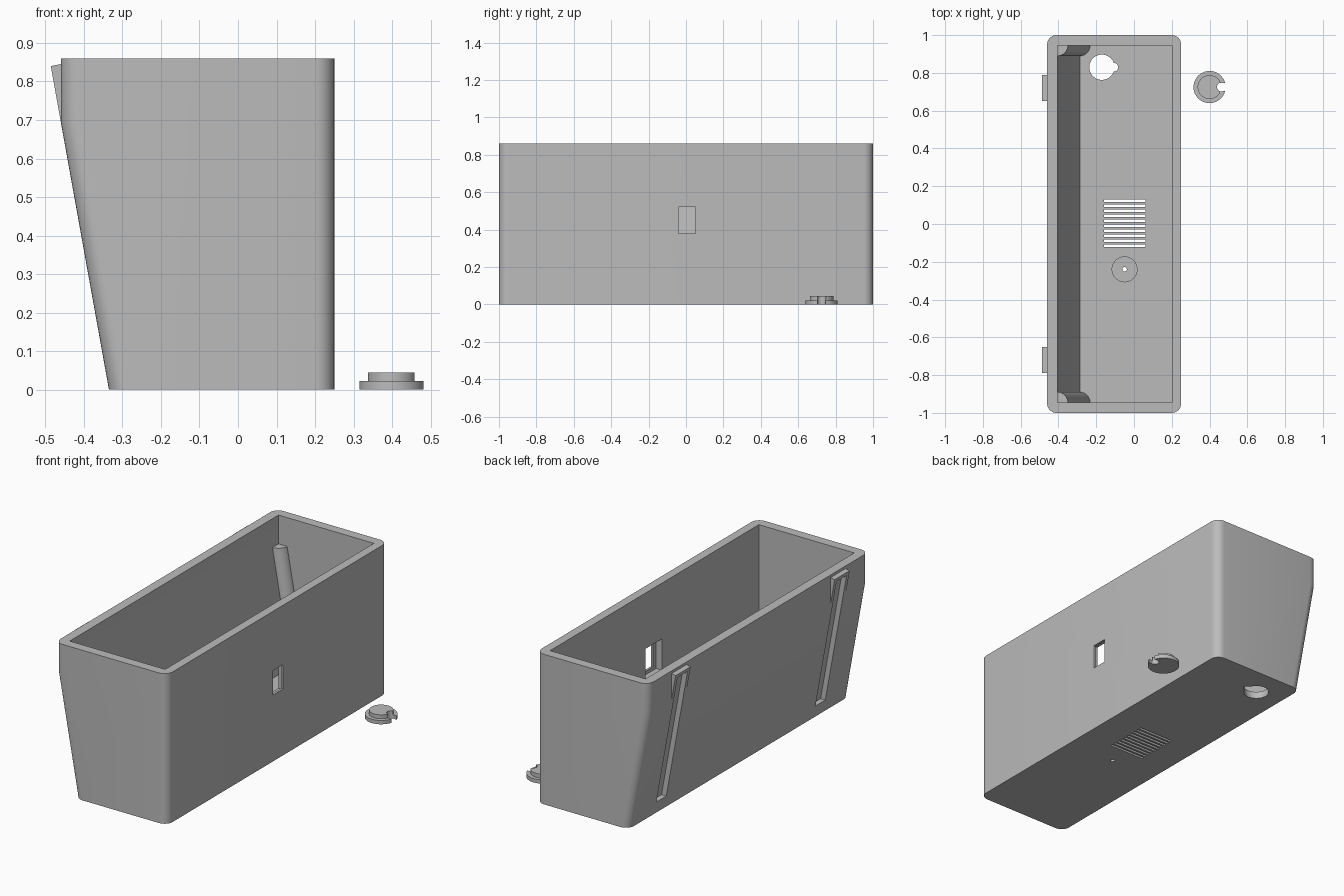
import bpy, bmesh, math
from mathutils import Vector

if "Cube" in bpy.data.objects:
    bpy.data.objects.remove(bpy.data.objects["Cube"], do_unlink=True)

grey = bpy.data.materials.new("plain grey")
grey.use_nodes = True
grey.diffuse_color = (0.5, 0.5, 0.5, 1)
grey.node_tree.nodes["Principled BSDF"].inputs["Base Color"].default_value = (0.5, 0.5, 0.5, 1)

HEIGHT, FLOOR, CREASE = 0.86, 0.04, 0.695
SLOPE = 0.18


def lean(z, inset=0.0):
    """x of the leaning wall at height z, moved inward by inset"""
    return -0.335 - SLOPE * z + inset


def prism(name, points, shift, bevel=0.0):
    """Extrude a 3D polygon along shift; bevel rounds its two end-face outlines."""
    bm = bmesh.new()
    face = bm.faces.new([bm.verts.new(p) for p in points])
    ext = bmesh.ops.extrude_face_region(bm, geom=[face])
    moved = [v for v in ext["geom"] if isinstance(v, bmesh.types.BMVert)]
    bmesh.ops.translate(bm, verts=moved, vec=shift)
    bmesh.ops.recalc_face_normals(bm, faces=bm.faces)
    if bevel:
        edges = [e for e in bm.edges
                 if abs(e.verts[0].co.z - e.verts[1].co.z) > 0.05]
        bmesh.ops.bevel(bm, geom=edges, offset=bevel, segments=8,
                        profile=0.5, affect='EDGES')
    mesh = bpy.data.meshes.new(name)
    bm.to_mesh(mesh)
    bm.free()
    obj = bpy.data.objects.new(name, mesh)
    mesh.materials.append(grey)
    bpy.context.collection.objects.link(obj)
    return obj


def side_prism(name, outline, y0, y1, bevel=0.0):
    return prism(name, [(x, y0, z) for x, z in outline], (0, y1 - y0, 0), bevel)


def box(name, x0, x1, y0, y1, z0, z1):
    return side_prism(name, [(x0, z0), (x1, z0), (x1, z1), (x0, z1)], y0, y1)


def disc(name, x, y, r, z0, z1, n=48):
    ring = [(x + r * math.cos(2 * math.pi * i / n),
             y + r * math.sin(2 * math.pi * i / n), z0) for i in range(n)]
    return prism(name, ring, (0, 0, z1 - z0))


def combine(target, other, mode='DIFFERENCE'):
    mod = target.modifiers.new("combine", 'BOOLEAN')
    mod.operation, mod.solver, mod.object = mode, 'EXACT', other
    bpy.context.view_layer.objects.active = target
    bpy.ops.object.modifier_apply(modifier=mod.name)
    bpy.data.objects.remove(other, do_unlink=True)


def smooth(obj):
    bpy.ops.object.select_all(action='DESELECT')
    obj.select_set(True)
    bpy.context.view_layer.objects.active = obj
    bpy.ops.object.shade_smooth_by_angle(angle=math.radians(25))


# Box body with one leaning wall and rounded upright corners
body = side_prism("box_body", [(lean(0), 0), (0.25, 0), (0.25, HEIGHT),
                               (-0.46, HEIGHT), (-0.46, CREASE)], -1, 1, 0.05)

# Open cavity
combine(body, side_prism("cavity", [
    (lean(FLOOR, 0.055), FLOOR), (0.2, FLOOR), (0.2, 1), (-0.405, 1),
    (-0.405, CREASE)], -0.945, 0.945))

# Mounting rails: a wedge that carries on the leaning plane, with a long slot
for y in (-0.72, 0.72):
    combine(body, side_prism("rail_wedge", [
        (-0.46, CREASE), (-0.486, 0.84), (-0.46, 0.845), (-0.43, 0.845),
        (-0.43, CREASE)], y - 0.068, y + 0.068), 'UNION')
    combine(body, side_prism("rail_slot", [
        (lean(0.07, -0.02), 0.07), (lean(0.07, 0.03), 0.07),
        (lean(0.82, 0.03), 0.82), (lean(0.82, -0.02), 0.82)], y - 0.045, y + 0.045))

# Switch window with a wider pocket on the inside
combine(body, box("window", 0.15, 0.3, -0.04, 0.05, 0.38, 0.52))
combine(body, box("window_pocket", 0.15, 0.238, -0.07, 0.08, 0.36, 0.54))

# Floor openings: keyhole, vent slots and a recessed cable hole
combine(body, disc("keyhole", -0.17, 0.83, 0.067, -0.1, 0.1))
combine(body, disc("keyhole_notch", -0.107, 0.83, 0.023, -0.1, 0.1, 24))
for i in range(10):
    y = 0.124 - i * 0.0265
    combine(body, box("vent_slot", -0.16, 0.06, y - 0.007, y + 0.007, -0.1, 0.1))
combine(body, disc("recess", -0.05, -0.24, 0.066, 0.02, 0.1))
combine(body, disc("cable_hole", -0.05, -0.24, 0.012, -0.1, 0.1, 24))
smooth(body)

# Leaning quarter-round posts in the two corners beside the leaning wall
for side, name in ((1, "back_post"), (-1, "front_post")):
    z0, z1, r = FLOOR - 0.01, CREASE, 0.055
    cx = lean(z0, 0.055)
    arc = [(cx + r * math.cos(a), side * (0.945 - r * math.sin(a)), z0)
           for a in (math.pi / 2 * i / 12 for i in range(13))]
    wall = [(cx - 0.02, side * (0.945 - r), z0), (cx - 0.02, side * 0.965, z0),
            (cx + r, side * 0.965, z0)]
    smooth(prism(name, arc + wall, (-SLOPE * (z1 - z0), 0, z1 - z0)))

# Loose stepped plug with a cable notch
plug = disc("plug", 0.4, 0.725, 0.085, 0, 0.022, 64)
combine(plug, disc("plug_step", 0.4, 0.725, 0.063, 0.01, 0.044, 64), 'UNION')
combine(plug, disc("plug_notch", 0.462, 0.725, 0.023, -0.1, 0.1, 24))
combine(plug, box("plug_gap", 0.462, 0.52, 0.703, 0.747, -0.1, 0.1))
smooth(plug)
